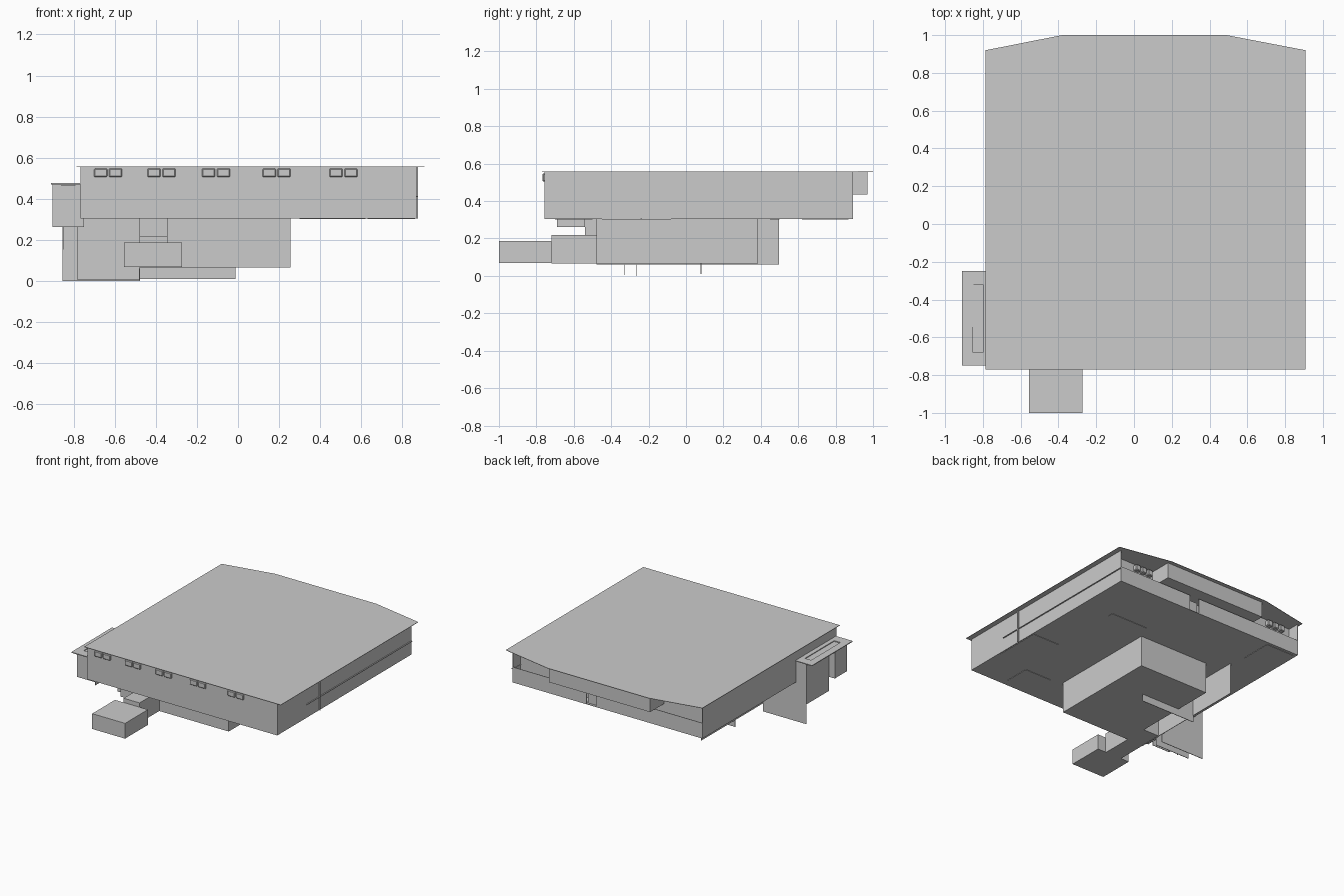
import bpy, bmesh

T = 0.004  # thickness of sheet-like walls


def prism(name, pts, z0, z1):
    """Extrude a plan outline from z0 to z1."""
    bm = bmesh.new()
    f = bm.faces.new([bm.verts.new((x, y, z0)) for x, y in pts])
    top = bmesh.ops.extrude_face_region(bm, geom=[f])["geom"]
    bmesh.ops.translate(bm, vec=(0, 0, z1 - z0),
                        verts=[v for v in top if isinstance(v, bmesh.types.BMVert)])
    bmesh.ops.recalc_face_normals(bm, faces=bm.faces)
    me = bpy.data.meshes.new(name)
    bm.to_mesh(me)
    bm.free()
    ob = bpy.data.objects.new(name, me)
    bpy.context.collection.objects.link(ob)
    return ob


def box(name, x0, x1, y0, y1, z0, z1):
    return prism(name, [(x0, y0), (x1, y0), (x1, y1), (x0, y1)], z0, z1)


def bevel(ob, width):
    m = ob.modifiers.new("soft_edges", "BEVEL")
    m.width = width
    m.segments = 1


# Overhanging roof sheet with a shallow angled back edge
prism("roof", [(-0.785, -0.77), (0.907, -0.77), (0.907, 0.92),
               (0.49, 1.0), (-0.38, 1.0), (-0.785, 0.92)], 0.555, 0.558)

# Main storey, stopping at the recessed back wall
box("main_storey", -0.766, 0.868, -0.757, 0.80, 0.305, 0.555)

# Back balcony: floor, end walls and parapet with a small gap
box("balcony_floor", -0.766, 0.868, 0.80, 0.892, 0.305, 0.309)
box("balcony_wall_left", -0.766, -0.762, 0.80, 0.892, 0.305, 0.555)
box("balcony_wall_right", 0.864, 0.868, 0.80, 0.892, 0.305, 0.555)
box("parapet_left", -0.766, 0.15, 0.888, 0.892, 0.305, 0.425)
box("parapet_right", 0.23, 0.868, 0.888, 0.892, 0.305, 0.425)
box("parapet_gap_panel", 0.15, 0.23, 0.87, 0.874, 0.305, 0.395)

# Upper bay projecting from the middle of the back
box("back_bay", -0.37, 0.50, 0.80, 0.97, 0.435, 0.555)

# Paired units under the front eave
for i, x in enumerate((-0.70, -0.44, -0.175, 0.12, 0.445)):
    for j in range(2):
        a = x + j * 0.072
        bevel(box(f"front_unit_{i}_{j}", a, a + 0.064, -0.768, -0.75, 0.505, 0.548), 0.005)

# Units at both ends of the back balcony
for i, x in enumerate((-0.70, 0.52)):
    for j in range(3):
        a = x + j * 0.055
        bevel(box(f"back_unit_{i}_{j}", a, a + 0.045, 0.79, 0.83, 0.50, 0.545), 0.005)

# Thin ribs on the right wall
box("right_rib_upright", 0.86, 0.876, -0.242, -0.234, 0.305, 0.555)
box("right_rib_ledge", 0.86, 0.876, -0.40, 0.892, 0.408, 0.413)

# Shallow panels on the underside
for i, (x0, x1, y0, y1) in enumerate(((0.63, 0.86, -0.45, -0.08), (0.35, 0.58, -0.70, -0.50),
                                      (0.30, 0.62, 0.45, 0.50), (-0.74, -0.50, 0.62, 0.87))):
    box(f"underside_panel_{i}", x0, x1, y0, y1, 0.302, 0.306)

# Lower level with its stepped link and front box
box("lower_block", -0.343, 0.255, -0.478, 0.385, 0.065, 0.306)
box("link_step", -0.48, -0.343, -0.72, -0.30, 0.065, 0.22)
box("front_box", -0.555, -0.272, -1.0, -0.72, 0.068, 0.187)
box("lower_side_wall", -0.48, -0.48 + T, -0.478, 0.497, 0.062, 0.306)

# Freestanding wall sheets that reach the ground
box("ground_wall_outer", -0.853, -0.478, -0.265, -0.261, 0.0, 0.473)
box("ground_wall_inner", -0.78, -0.48, -0.332, -0.328, 0.005, 0.306)
box("ground_wall_middle", -0.48, -0.012, 0.078, 0.082, 0.01, 0.306)

# Left annex: frame-like cap and open sheet walls
for n, (x0, x1, y0, y1) in {"outer": (-0.91, -0.853, -0.75, -0.25),
                            "inner": (-0.80, -0.745, -0.75, -0.25),
                            "front": (-0.853, -0.80, -0.75, -0.68),
                            "back": (-0.853, -0.80, -0.32, -0.25)}.items():
    box(f"annex_cap_{n}", x0, x1, y0, y1, 0.470, 0.476)
box("annex_cap_infill", -0.86, -0.79, -0.70, -0.30, 0.462, 0.466)
box("annex_front_wall", -0.903, -0.75, -0.69, -0.686, 0.262, 0.472)
box("annex_outer_wall", -0.903, -0.899, -0.69, -0.54, 0.262, 0.472)
box("annex_return_wall", -0.903, -0.849, -0.544, -0.54, 0.262, 0.472)
box("annex_side_wall", -0.853, -0.849, -0.54, -0.263, 0.153, 0.472)
